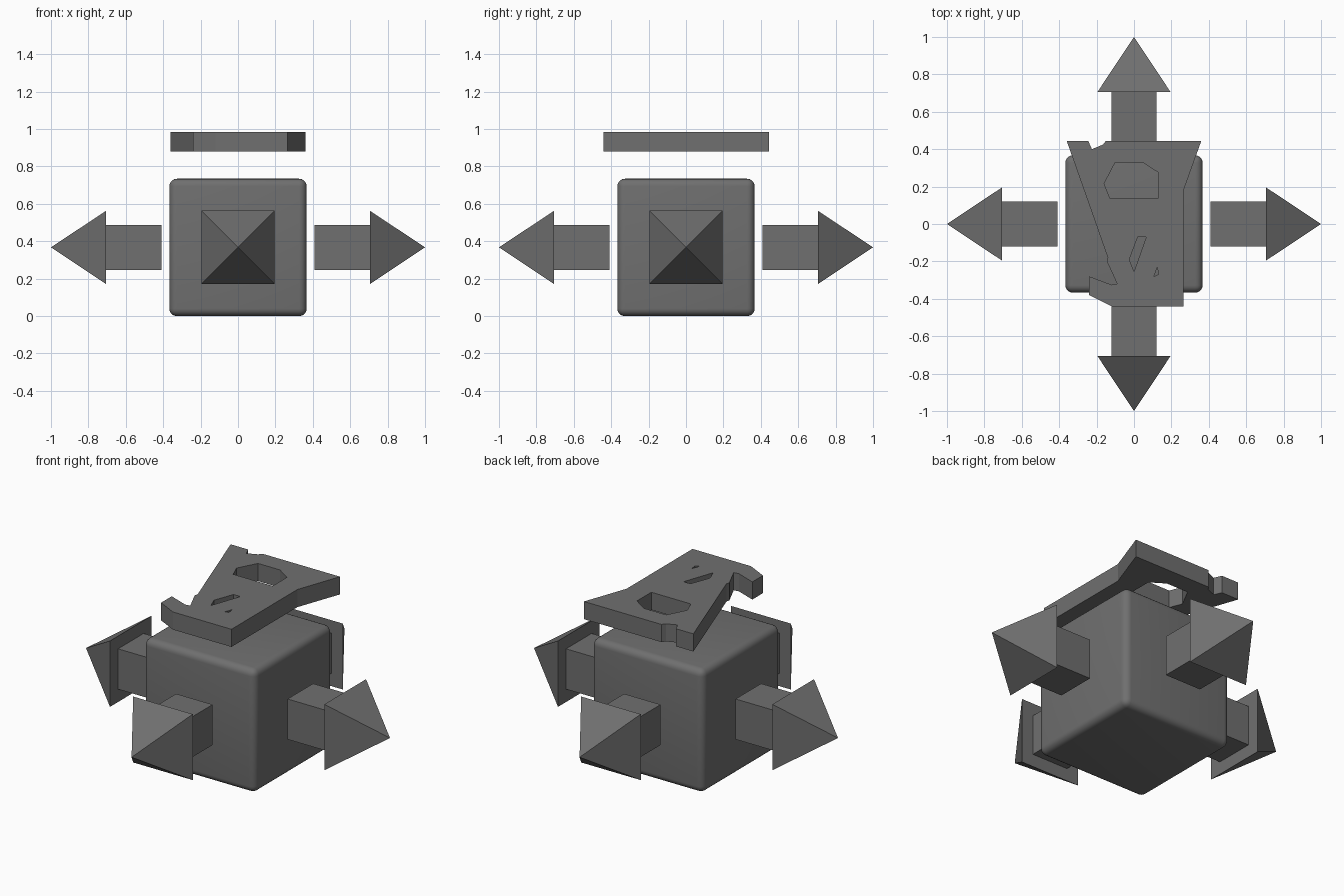
import bpy
import bmesh
from math import radians, sin, cos, pi

if "Cube" in bpy.data.objects:
    bpy.data.objects.remove(bpy.data.objects["Cube"])

MID = 0.367  # height of cube and arrow centres

# Dark grey shared by all parts
grey = bpy.data.materials.new("dark_grey")
grey.diffuse_color = (0.16, 0.16, 0.16, 1)
grey.use_nodes = True
grey.node_tree.nodes["Principled BSDF"].inputs["Base Color"].default_value = grey.diffuse_color


def finish(obj, name):
    obj.name = name
    obj.data.name = name
    obj.data.materials.append(grey)
    return obj


# Rounded central cube
bpy.ops.mesh.primitive_cube_add(size=0.734, location=(0, 0, MID))
cube = finish(bpy.context.object, "rounded_cube")
bevel = cube.modifiers.new("round_edges", "BEVEL")
bevel.width = 0.04
bevel.segments = 5
bpy.ops.object.modifier_apply(modifier=bevel.name)
bpy.ops.object.shade_smooth_by_angle(angle=radians(35))


# Arrow: square shaft and pyramid head, pointing outward at the given angle
def arrow(side, angle):
    dx, dy = cos(angle), sin(angle)
    bpy.ops.mesh.primitive_cube_add(
        size=1, location=(0.5575 * dx, 0.5575 * dy, MID), rotation=(0, 0, angle))
    shaft = finish(bpy.context.object, side + "_arrow_shaft")
    shaft.scale = (0.295, 0.24, 0.24)

    bpy.ops.mesh.primitive_cone_add(vertices=4, radius1=0.196 * 2 ** 0.5, depth=0.295)
    head = finish(bpy.context.object, side + "_arrow_head")
    head.rotation_euler = (0, 0, pi / 4)
    bpy.ops.object.transform_apply(location=True, rotation=True, scale=True)
    head.rotation_euler = (0, pi / 2, angle)
    head.location = (0.8525 * dx, 0.8525 * dy, MID)


for i, side in enumerate(("right", "back", "left", "front")):
    arrow(side, i * pi / 2)

# Floating plate: irregular outline followed by three cut-outs
loops = [
    [(-0.36, 0.445), (-0.245, 0.445), (-0.225, 0.40), (-0.165, 0.425), (-0.15, 0.445),
     (0.36, 0.445), (0.265, 0.18), (0.265, -0.44), (-0.12, -0.44), (-0.24, -0.38),
     (-0.24, -0.28), (-0.12, -0.325), (-0.09, -0.32), (-0.145, -0.20), (-0.14, -0.18)],
    [(-0.16, 0.215), (-0.10, 0.33), (0.045, 0.33), (0.13, 0.275), (0.13, 0.14), (-0.13, 0.14)],
    [(0.02, -0.07), (0.065, -0.07), (0.0, -0.255), (-0.025, -0.19)],
    [(0.125, -0.23), (0.13, -0.27), (0.107, -0.28)],
]
curve = bpy.data.curves.new("top_plate", "CURVE")
curve.dimensions = "2D"
curve.fill_mode = "BOTH"
curve.extrude = 0.0525
for pts in loops:
    spline = curve.splines.new("POLY")
    spline.points.add(len(pts) - 1)
    for p, (x, y) in zip(spline.points, pts):
        p.co = (x, y, 0, 1)
    spline.use_cyclic_u = True
plate = bpy.data.objects.new("top_plate", curve)
bpy.context.collection.objects.link(plate)
plate.location.z = 0.9325
bpy.ops.object.select_all(action="DESELECT")
plate.select_set(True)
bpy.context.view_layer.objects.active = plate
bpy.ops.object.convert(target="MESH")
plate = finish(bpy.context.object, "top_plate")

# Weld the plate's caps to its walls
bm = bmesh.new()
bm.from_mesh(plate.data)
bmesh.ops.remove_doubles(bm, verts=bm.verts, dist=0.0005)
bmesh.ops.recalc_face_normals(bm, faces=bm.faces)
bm.to_mesh(plate.data)
bm.free()
bpy.ops.object.shade_flat()
